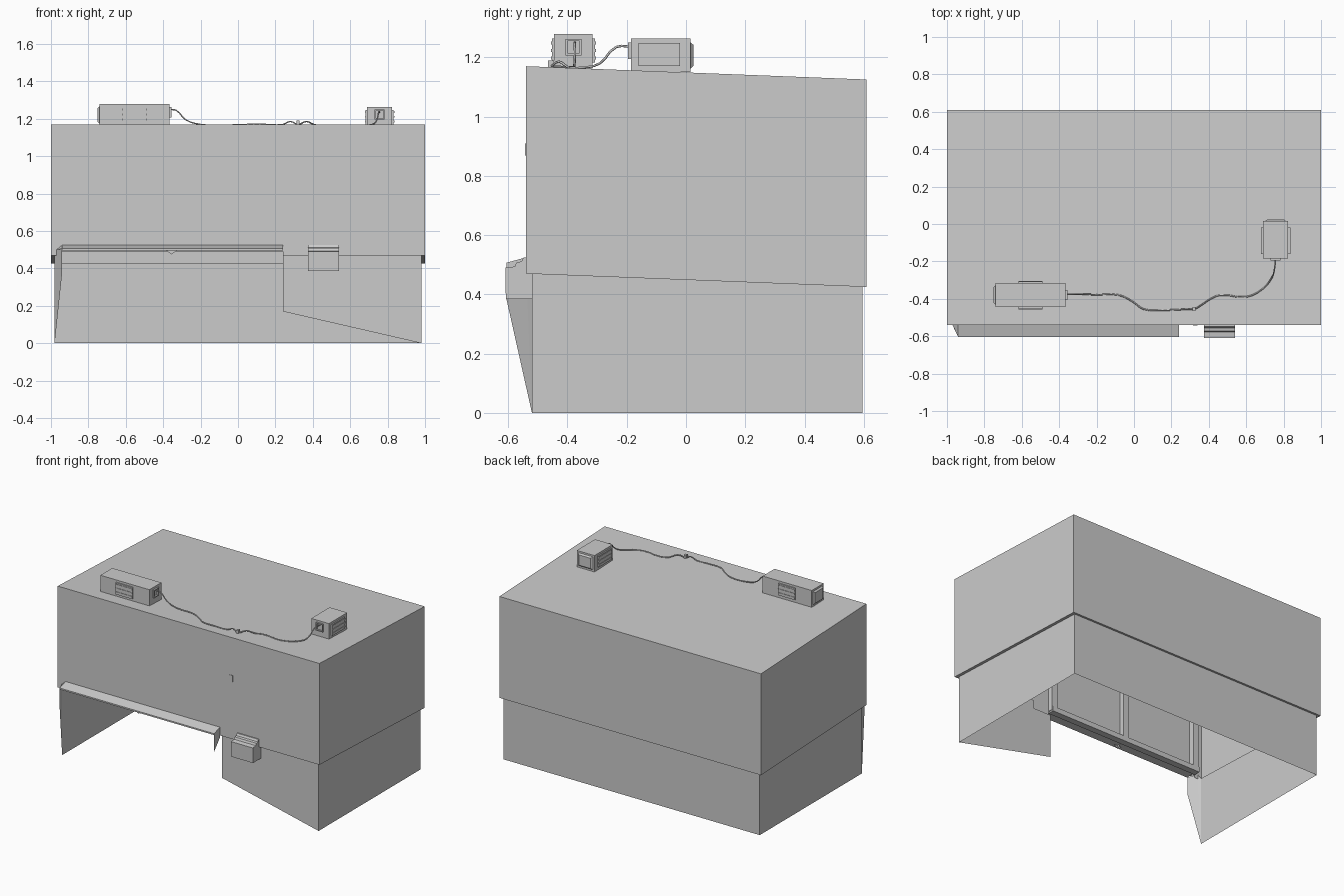
import bpy, bmesh
from mathutils import Vector

if "Cube" in bpy.data.objects:
    bpy.data.objects.remove(bpy.data.objects["Cube"])

F, B = -0.54, 0.61          # upper shell front / back
f, b = -0.52, 0.595         # lower skirt front / back


def slope(z, y):
    return z - 0.039 * (y - F)


def sheet(name, quads):
    bm = bmesh.new()
    for q in quads:
        bm.faces.new([bm.verts.new(p) for p in q])
    bmesh.ops.remove_doubles(bm, verts=bm.verts, dist=1e-5)
    me = bpy.data.meshes.new(name)
    bm.to_mesh(me)
    bm.free()
    ob = bpy.data.objects.new(name, me)
    bpy.context.collection.objects.link(ob)
    return ob


def box(name, x0, x1, y0, y1, z0, z1):
    bpy.ops.mesh.primitive_cube_add(size=1, location=((x0 + x1) / 2, (y0 + y1) / 2, (z0 + z1) / 2))
    ob = bpy.context.object
    ob.name = name
    ob.scale = (x1 - x0, y1 - y0, z1 - z0)
    return ob


def extrude_x(name, profile, x0, x1):
    # closed (y, z) profile extruded along x
    n = len(profile)
    lo = [(x0, y, z) for y, z in profile]
    hi = [(x1, y, z) for y, z in profile]
    sides = [(lo[i], lo[(i + 1) % n], hi[(i + 1) % n], hi[i]) for i in range(n)]
    return sheet(name, sides + [lo[::-1], hi])


def front(x0, x1, z0, z1, y=F):
    return [(x0, y, z0), (x1, y, z0), (x1, y, z1), (x0, y, z1)]


# upper shell, open underneath, with window opening in the front
TF, TB, LF, LB = 1.17, slope(1.17, B), 0.47, slope(0.47, B)
upper = [
    [(-1, F, TF), (1, F, TF), (1, B, TB), (-1, B, TB)],
    [(1, B, LB), (-1, B, LB), (-1, B, TB), (1, B, TB)],
    [(1, F, LF), (1, B, LB), (1, B, TB), (1, F, TF)],
    [(-1, B, LB), (-1, F, LF), (-1, F, TF), (-1, B, TB)],
    front(-1, -0.945, LF, 0.905), front(0.24, 1, LF, 0.905), front(-1, 1, 0.905, TF),
]
sheet("upper_shell", upper)

# narrow rim joining the shell to the skirt
zf, zb = slope(LF, f), slope(LF, b)
rim = [[(s, F, LF), (s, B, LB), (s * 0.98, b, zb), (s * 0.98, f, zf)] for s in (-1, 1)]
rim.append([(-1, B, LB), (1, B, LB), (0.98, b, zb), (-0.98, b, zb)])
rim.append([(0.24, F, LF), (1, F, LF), (0.98, f, zf), (0.24, f, zf)])
sheet("shell_rim", rim)

# lower skirt: sides, back, and slanted right front panel
skirt = [[(s, f, 0), (s, b, 0), (s, b, zb), (s, f, zf)] for s in (0.98, -0.98)]
skirt.append([(0.98, b, 0), (-0.98, b, 0), (-0.98, b, zb), (0.98, b, zb)])
skirt.append([(0.24, f, 0.17), (0.98, f, 0), (0.98, f, zf), (0.24, f, zf)])
sheet("lower_skirt", skirt)

# window shutter and the posts behind it
sheet("window_shutter", [front(-0.945, 0.24, 0.5, 0.905, F + 0.003)])
for i, x in enumerate((-0.945, -0.38, 0.2)):
    box(f"window_post_{i}", x, x + 0.045, F + 0.005, F + 0.04, 0.5, 0.905)

# sloping sill with left end skewed, inner ledge and latch
extrude_x("window_sill", [(-0.605, 0.497), (-0.605, 0.507), (F, 0.525), (F, 0.505)], -0.94, 0.24)
box("inner_ledge", -0.945, 0.24, F, F + 0.045, 0.49, 0.525)
sheet("sill_end", [[(-0.94, -0.605, 0.505), (-0.97, F, 0.5), (-0.94, F, 0.525)]])
sheet("sill_latch", [front(-0.385, -0.325, 0.497, 0.503, -0.58)[:2] + [(-0.355, -0.58, 0.475)],
                     [(-0.355, -0.59, 0.5), (-0.355, -0.56, 0.5), (-0.355, -0.575, 0.475)]])

# side flaps below the sill
sheet("left_flap", [[(-0.98, f, 0), (-0.94, -0.605, 0.38), (-0.94, -0.605, 0.5), (-0.97, F, 0.5)],
                    [(-0.98, f, 0), (-0.97, F, 0.5), (-0.98, f, zf)]])
sheet("right_flap", [[(0.24, F, 0.455), (0.24, -0.605, 0.38), (0.24, -0.605, 0.5), (0.24, F, 0.52)]])

# wall box on the right and tiny wall switch
extrude_x("wall_box", [(f, 0.385), (-0.608, 0.385), (-0.61, 0.49), (-0.578, 0.494), (-0.572, 0.508),
                       (-0.555, 0.511), (-0.548, 0.525), (f, 0.525)], 0.375, 0.54)
box("wall_switch", 0.315, 0.34, F - 0.004, F, 0.868, 0.91)


# roof units: built lengthwise along local x, socket at +x, vents on the sides
def roof_unit(name, centre, length, width, height, turn, vent):
    root = bpy.data.objects.new(name + "_pivot", None)
    bpy.context.collection.objects.link(root)
    root.location = centre
    root.rotation_euler.z = turn
    L, W, H = length / 2, width / 2, height
    parts = [box(name + "_case", -L, L, -W, W, 0, H)]
    for s in (-1, 1):
        y0, y1 = sorted((s * W, s * (W + 0.008)))
        v0, v1 = vent
        parts.append(box(name + "_side_plate", v0, v1, y0, y1, 0.02, H - 0.015))
        for k in range(3):
            z = 0.03 + k * 0.026
            t0, t1 = sorted((s * (W + 0.008), s * (W + 0.011)))
            parts.append(box(name + "_vent_slat", v0, v1, t0, t1, z, z + 0.01))
    # raised frame and recessed-looking socket
    for s in (-1, 1):
        y0, y1 = sorted((s * 0.02, s * 0.027))
        parts.append(box(name + "_socket_side", L, L + 0.01, y0, y1, 0.045, 0.1))
        z = 0.045 if s < 0 else 0.093
        parts.append(box(name + "_socket_edge", L, L + 0.01, -0.02, 0.02, z, z + 0.007))
    # bevelled end cap
    cap = box(name + "_end_cap", -L - 0.01, -L, -W + 0.012, W - 0.012, 0.012, H - 0.012)
    for v in cap.data.vertices:
        if v.co.x < 0:
            v.co.y *= 0.8
            v.co.z *= 0.8
    parts.append(cap)
    for p in parts:
        p.parent = root


roof_unit("long_unit", (-0.553, -0.38, 1.162), 0.375, 0.13, 0.116, 0, (-0.065, 0.063))
roof_unit("short_unit", (0.757, -0.085, 1.15), 0.2, 0.135, 0.113, -1.570796, (-0.065, 0.075))

# cable between the two units
path = [(-0.365, -0.375, 1.25), (-0.33, -0.375, 1.245), (-0.28, -0.375, 1.195), (-0.2, -0.378, 1.17),
        (-0.08, -0.38, 1.167), (0, -0.42, 1.168), (0.05, -0.455, 1.17), (0.15, -0.46, 1.17),
        (0.24, -0.458, 1.17), (0.28, -0.455, 1.186), (0.32, -0.455, 1.17), (0.365, -0.43, 1.186),
        (0.41, -0.4, 1.168), (0.46, -0.38, 1.166), (0.6, -0.39, 1.166), (0.69, -0.345, 1.166),
        (0.735, -0.29, 1.18), (0.752, -0.235, 1.235), (0.757, -0.18, 1.235)]
cu = bpy.data.curves.new("roof_cable", 'CURVE')
cu.dimensions = '3D'
cu.bevel_depth = 0.004
cu.bevel_resolution = 1
cu.resolution_u = 3
sp = cu.splines.new('BEZIER')
sp.bezier_points.add(len(path) - 1)
for pt, p in zip(sp.bezier_points, path):
    pt.co = Vector(p)
    pt.handle_left_type = pt.handle_right_type = 'AUTO'
bpy.context.collection.objects.link(bpy.data.objects.new("roof_cable", cu))
# clip holding the cable
box("cable_clip", 0.312, 0.328, -0.465, -0.445, 1.165, 1.19)
